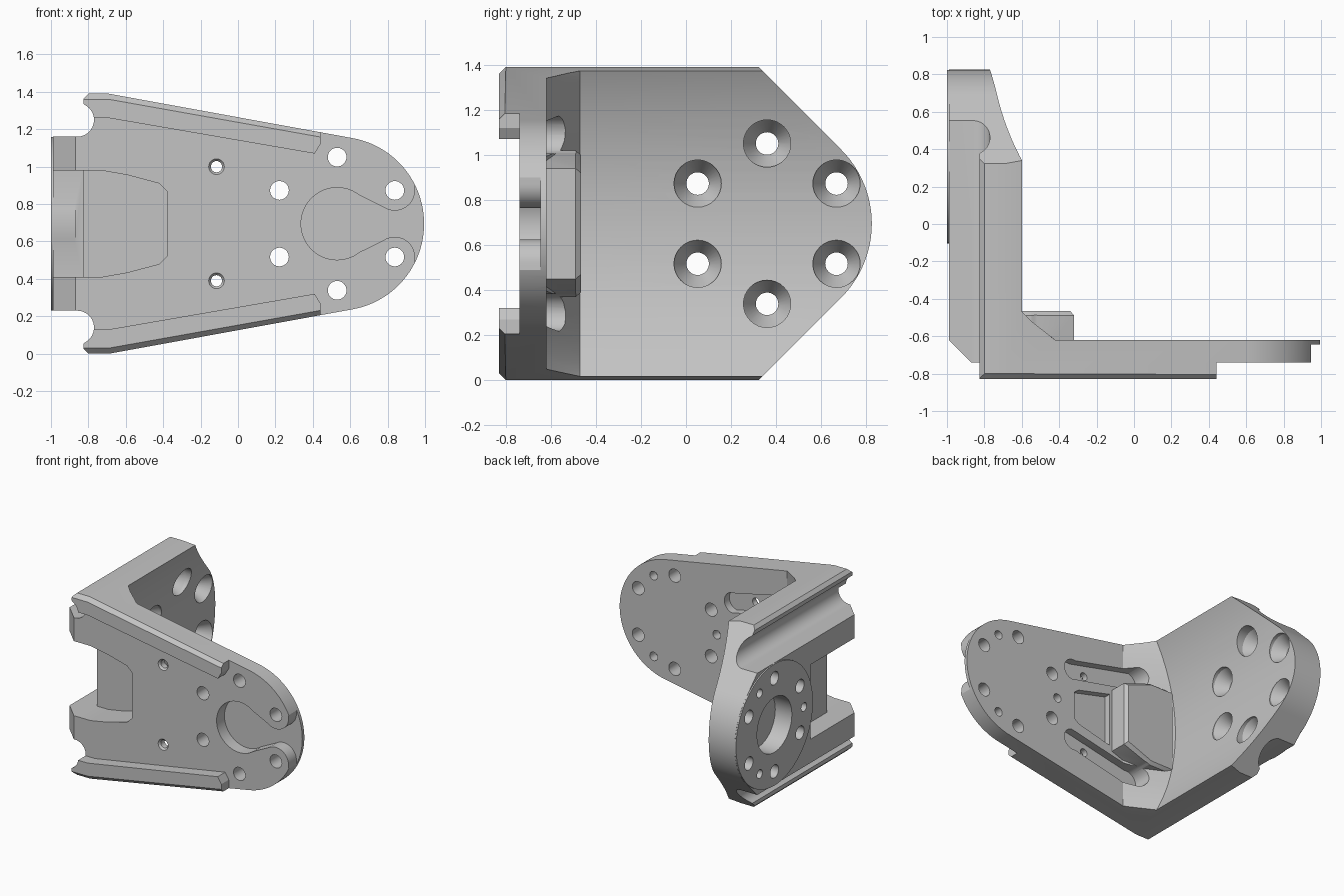
import bpy
import bmesh
from math import sin, cos, pi, sqrt, radians

MID = 0.695          # height of the mirror plane
FLANGE = 0.465       # radius of both rounded ends
PITCH = 0.356        # radius of the bolt circles
PLATE_X, SIDE_Y = 0.53, 0.36

if "Cube" in bpy.data.objects:
    bpy.data.objects.remove(bpy.data.objects["Cube"], do_unlink=True)

grey = bpy.data.materials.new("plain_grey")
grey.use_nodes = True
tone = (0.55, 0.55, 0.55, 1)
grey.diffuse_color = tone
grey.node_tree.nodes["Principled BSDF"].inputs["Base Color"].default_value = tone


def loft(name, rings):
    """Closed solid through equal rings of 3D points."""
    bm = bmesh.new()
    rows = [[bm.verts.new(p) for p in ring] for ring in rings]
    n = len(rows[0])
    for a, b in zip(rows, rows[1:]):
        for i in range(n):
            j = (i + 1) % n
            bm.faces.new((a[i], a[j], b[j], b[i]))
    bm.faces.new(rows[0][::-1])
    bm.faces.new(rows[-1])
    bmesh.ops.recalc_face_normals(bm, faces=bm.faces)
    mesh = bpy.data.meshes.new(name)
    bm.to_mesh(mesh)
    bm.free()
    mesh.materials.append(grey)
    obj = bpy.data.objects.new(name, mesh)
    bpy.context.collection.objects.link(obj)
    return obj


def place(axis, t, p):
    return {"x": (t, p[0], p[1]), "y": (p[0], t, p[1]), "z": (p[0], p[1], t)}[axis]


def prism(name, pts, axis, a, b):
    return loft(name, [[place(axis, t, p) for p in pts] for t in (a, b)])


def arc(cx, cy, r, a, b, n=24):
    angles = [radians(a + (b - a) * i / n) for i in range(n + 1)]
    return [(cx + r * cos(t), cy + r * sin(t)) for t in angles]


def turned(name, axis, centre, profile, n=32):
    """Round solid along an axis from (position, radius) pairs."""
    return loft(name, [[place(axis, t, p) for p in arc(*centre, r, 0, 360 - 360 / n, n - 1)]
                       for t, r in profile])


def flip(pts):
    return [(x, 2 * MID - z) for x, z in reversed(pts)]


def mirrored(pts):
    return pts + flip(pts)


def on_circle(cx, r, deg):
    return cx + r * cos(radians(deg)), MID + r * sin(radians(deg))


def combine(tool, operation="DIFFERENCE"):
    mod = body.modifiers.new("shape", "BOOLEAN")
    mod.operation = operation
    mod.solver = "EXACT"
    mod.object = tool
    bpy.context.view_layer.objects.active = body
    bpy.ops.object.modifier_apply(modifier=mod.name)
    mesh = tool.data
    bpy.data.objects.remove(tool, do_unlink=True)
    bpy.data.meshes.remove(mesh)


# Full front outline with the round grooves, extruded to the full depth
upper = arc(PLATE_X, MID, FLANGE, 0, 80, 24)
upper += [(-0.69, 1.39), (-0.80, 1.39), (-0.825, 1.365), (-0.825, 1.335)]
upper += arc(-0.86, 1.25, 0.09, 60, -90, 18) + [(-0.99, 1.16)]
body = prism("angle_bracket", upper + flip(upper)[:-1], "y", -0.83, 0.83)

# Side plate outline: straight, sloped, rounded tip
tip = [(-1, -0.1), (0.223, -0.1)] + arc(SIDE_Y, MID, FLANGE, -45, 45, 40)
combine(prism("side_outline", tip + [(0.223, 1.49), (-1, 1.49)], "x", -1.2, 1.2), "INTERSECT")

# Space inside the angle: hollow side face and sloped inner corner
R = 1.43
rings = []
for i in range(33):
    z = -0.05 + 1.49 * i / 32
    x = -0.77 + R - sqrt(R * R - (z - MID) ** 2)
    rings.append([(x, 1, z), (x, -0.47, z), (-0.42, -0.62, z), (1.2, -0.62, z), (1.2, 1, z)])
combine(loft("inner_space", rings))

# Front face between the two rails
between = [(1.2, 1.5), (0.44, 1.5), (0.44, 1.12), (0.41, 1.07), (-0.69, 1.26), (-1.2, 1.26)]
combine(prism("rail_gap", mirrored(between), "y", -1, -0.74))

# Chamfers along the outer rail edges
for s in (1, -1):
    rings = []
    for x, e in ((-0.9, 1.39), (-0.69, 1.39), (0.5, 1.178)):
        tri = [(-0.86, e - 0.06), (-0.76, e + 0.04), (-0.86, e + 0.04)]
        rings.append([(x, y, MID + s * (z - MID)) for y, z in tri])
    combine(loft("rail_chamfer", rings))

# Outer corner chamfer
combine(prism("corner_chamfer", [(-1.1, -0.51), (-0.79, -0.82), (-1.1, -0.82)], "z", 0.16, 1.23))

# Raised housing in the inner corner, and the round outer flange
housing = [(-0.32, 0.94), (-0.55, 1.02), (-0.74, 1.02)]
rings = []
for y, inset in ((-0.64, 0), (-0.49, 0), (-0.466, 0.02)):
    rings.append([(x - inset * (x > -0.4), y, z - inset * (1 if z > MID else -1))
                  for x, z in mirrored(housing)])
combine(loft("corner_housing", rings), "UNION")

# Central pocket through the corner
opening = [(-0.38, 0.87), (-0.42, 0.91), (-0.59, 0.955), (-0.73, 0.98), (-1.2, 0.98)]
combine(prism("front_pocket", mirrored(opening), "y", -1, -0.52))
combine(prism("side_pocket", [(-1.2, -1), (-0.83, -1), (-0.83, -0.09), (-1.2, -0.09)],
              "z", 0.41, 0.98))
combine(turned("round_flange", "x", (SIDE_Y, MID), [(-1, 0.464), (-0.87, 0.464)], 72), "UNION")
combine(turned("flange_bore", "x", (SIDE_Y, MID), [(-1.1, 0.21), (-0.86, 0.21)], 48))

# Keyhole recess in the rounded front tip
key = [(1.2, 0.95), (0.95, 0.95)] + arc(0.838, 0.873, 0.108, 0, -125, 16)
key += arc(PLATE_X, MID, 0.193, 52, 180, 24)
combine(prism("keyhole", key + flip(key)[1:], "y", -1, -0.645))

# Bolt circles on both plates
for k in range(6):
    a = 30 + 60 * k
    combine(turned("plate_hole", "y", on_circle(PLATE_X, PITCH, a), [(-1, 0.05), (0, 0.05)]))
    combine(turned("side_hole", "x", on_circle(SIDE_Y, PITCH, a),
                   [(-1.1, 0.05), (-0.86, 0.05), (-0.77, 0.105), (-0.5, 0.105)]))
for a in (60, 180, 300):
    combine(turned("plate_pin_hole", "y", on_circle(PLATE_X, PITCH, a),
                   [(-0.69, 0.033), (-0.5, 0.033)], 20))
    combine(turned("side_pin_hole", "x", on_circle(SIDE_Y, PITCH, a),
                   [(-1.1, 0.033), (-0.92, 0.033)], 20))

# Sloping nut slots on the back, each with a screw hole
tilt = 102
slot = arc(0.03, 0.975, 0.08, tilt - 180, tilt, 16) + arc(-0.50, 1.09, 0.085, tilt, tilt + 180, 16)
for pts, z in ((slot, 1.0), (flip(slot), 2 * MID - 1.0)):
    combine(prism("nut_slot", pts, "y", -0.68, -0.3))
    combine(turned("screw_hole", "y", (-0.115, z),
                   [(-1, 0.042), (-0.74, 0.042), (-0.725, 0.03), (0, 0.03)], 24))

# Shallow tapered recess on the back, next to the housing
recess = [(0.02, 0.80), (-0.02, 0.83), (-0.30, 0.90)]
combine(prism("back_recess", mirrored(recess), "y", -0.67, -0.58))

# Smooth shading with sharp edges kept
bpy.ops.object.select_all(action="DESELECT")
body.select_set(True)
bpy.context.view_layer.objects.active = body
bpy.ops.object.shade_smooth_by_angle(angle=radians(25))
